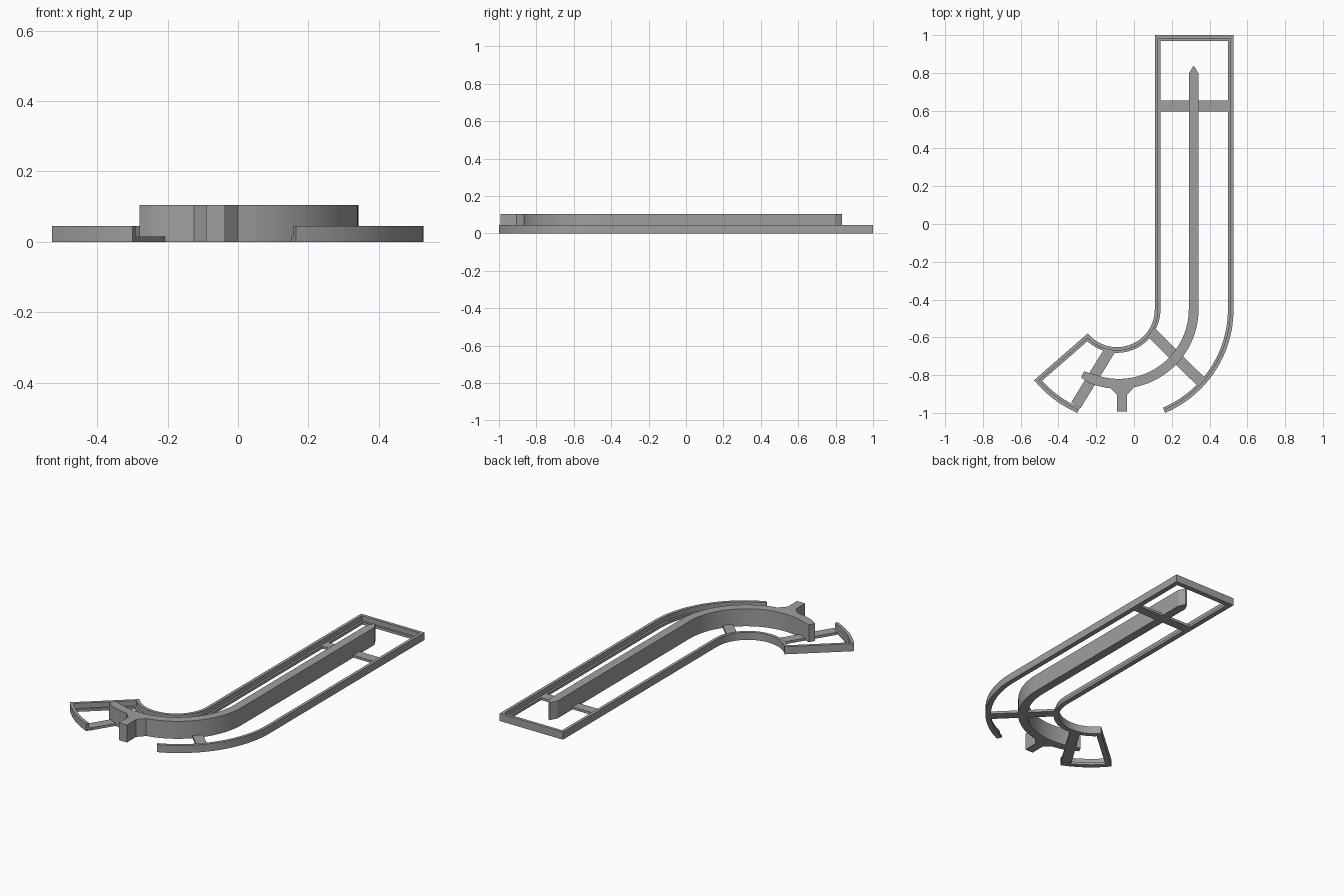
import bpy, bmesh, math
from mathutils import Vector

if "Cube" in bpy.data.objects:
    bpy.data.objects.remove(bpy.data.objects["Cube"])

grey = bpy.data.materials.new("plain grey")
grey.diffuse_color = (0.35, 0.35, 0.35, 1)
grey.use_nodes = True
grey.node_tree.nodes["Principled BSDF"].inputs["Base Color"].default_value = grey.diffuse_color


def arc(cx, cy, r, a0, a1, n):
    """Points on an arc, angles in degrees."""
    angles = [math.radians(a0 + (a1 - a0) * i / n) for i in range(n + 1)]
    return [(cx + r * math.cos(a), cy + r * math.sin(a)) for a in angles]


def offset(path, dists):
    """Shift each point to the left of the path, mitred at corners."""
    pts = [Vector(p) for p in path]
    out = []
    for i, p in enumerate(pts):
        a = (p - pts[i - 1]).normalized() if i > 0 else None
        b = (pts[i + 1] - p).normalized() if i < len(pts) - 1 else None
        a, b = a or b, b or a
        na, nb = Vector((-a.y, a.x)), Vector((-b.y, b.x))
        m = (na + nb).normalized()
        out.append(p + m * dists[i] / m.dot(na))
    return out


def strip(name, right, left, z0, z1):
    """Solid strip between two matching rows of points."""
    bm = bmesh.new()
    rows = [[bm.verts.new((p[0], p[1], z)) for p in side]
            for side, z in ((right, z0), (left, z0), (left, z1), (right, z1))]
    for i in range(len(right) - 1):
        for k in range(4):
            a, b = rows[k], rows[(k + 1) % 4]
            bm.faces.new((a[i], a[i + 1], b[i + 1], b[i]))
    for i in (0, -1):
        bm.faces.new([r[i] for r in rows])
    bmesh.ops.recalc_face_normals(bm, faces=bm.faces)
    mesh = bpy.data.meshes.new(name)
    bm.to_mesh(mesh)
    bm.free()
    mesh.materials.append(grey)
    ob = bpy.data.objects.new(name, mesh)
    bpy.context.collection.objects.link(ob)
    bpy.ops.object.select_all(action='DESELECT')
    ob.select_set(True)
    bpy.context.view_layer.objects.active = ob
    bpy.ops.object.shade_smooth_by_angle(angle=math.radians(20))


# Border path: right curve, straight channel, inner curve, end bar, outer curve
cx, cy, r = -0.067, -0.453, 0.594
border = arc(cx, cy, r, -67, 0, 24)
border += [(0.527, 1.0), (0.11, 1.0)]
border += arc(-0.09, -0.452, 0.2, 0, -140.6, 32)
border += arc(cx, cy, r, -141, -113, 10)
n = len(border)
strip("border_wall", border, offset(border, [0.018] * n), 0, 0.045)
strip("border_base", border, offset(border, [0.03] * n), 0, 0.015)

# Tall centre rail with narrowed ends
rail = arc(-0.08, -0.45, 0.396, -119, 0, 36) + [(0.316, 0.795), (0.316, 0.833)]
half = [0.018, 0.022] + [0.026] * (len(rail) - 3) + [0.005]
strip("centre_rail", offset(rail, [-h for h in half]), offset(rail, half), 0, 0.104)

# Stem branching off the rail, flared where it joins
ys = (-0.992, -0.905, -0.865, -0.85)
strip("rail_stem", list(zip((-0.037, -0.037, 0.0, 0.0), ys)),
      list(zip((-0.09, -0.09, -0.13, -0.13), ys)), 0, 0.104)

# Thin ribs tying the parts together
ribs = {"straight_rib": ((0.12, 0.624), (0.515, 0.624)),
        "diagonal_rib": ((0.092, -0.575), (0.36, -0.84)),
        "end_rib": ((-0.126, -0.665), (-0.308, -0.96))}
for name, path in ribs.items():
    strip(name, offset(path, [-0.029] * 2), offset(path, [0.029] * 2), 0, 0.015)
